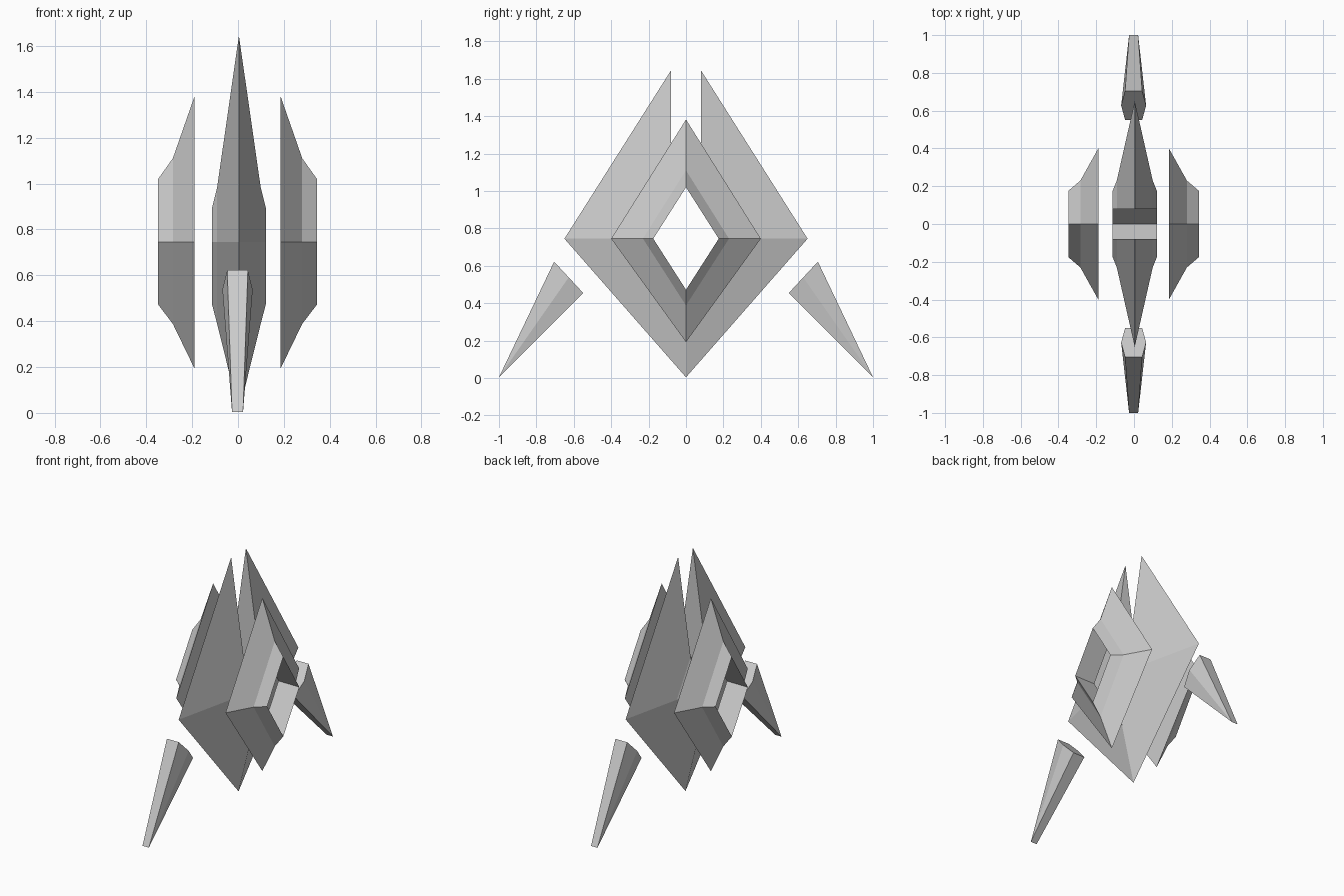
import bpy, bmesh

if "Cube" in bpy.data.objects:
    bpy.data.objects.remove(bpy.data.objects["Cube"])

MID_Z = 0.745


def finish(name, bm):
    bmesh.ops.recalc_face_normals(bm, faces=bm.faces[:])
    mesh = bpy.data.meshes.new(name)
    bm.to_mesh(mesh)
    bm.free()
    obj = bpy.data.objects.new(name, mesh)
    bpy.context.collection.objects.link(obj)
    return obj


def diamond(x, size, gap):
    """Diamond outline in the YZ plane, optionally open at the top by +-gap."""
    w, low, high = size
    if gap:
        z = high - (high - MID_Z) * gap / w
        top = [(x, -gap, z)]
        end = [(x, gap, z)]
    else:
        top, end = [(x, 0, high)], []
    return top + [(x, -w, MID_Z), (x, 0, low), (x, w, MID_Z)] + end


def diamond_ring(name, section, gap=0):
    """Join the outlines of a closed cross-section into a faceted ring."""
    bm = bmesh.new()
    loops = [[bm.verts.new(p) for p in diamond(x, s, gap)] for x, s in section]
    count = len(loops[0])
    for i, a in enumerate(loops):
        b = loops[(i + 1) % len(loops)]
        for j in range(count - 1 if gap else count):
            k = (j + 1) % count
            bm.faces.new((a[j], a[k], b[k], b[j]))
    if gap:
        for j in (0, -1):
            bm.faces.new([lp[j] for lp in loops])
    return finish(name, bm)


# Diamond sizes: half width, lowest z, highest z
BODY = (0.65, 0.004, 1.771)
PLATE = (0.40, 0.192, 1.382)
SHOULDER = (0.23, 0.388, 1.11)
HOLE = (0.175, 0.472, 1.02)

# Central blade-edged ring, split at the top
body = diamond_ring("central_body", [(0, BODY), (0.095, SHOULDER), (0.117, HOLE),
                                     (-0.117, HOLE), (-0.095, SHOULDER)], gap=0.08)
body.location.x = 0.004

# Floating side plates
for side, label in ((1, "right"), (-1, "left")):
    plate = diamond_ring(label + "_side_plate",
                         [(side * 0.187, PLATE), (side * 0.282, SHOULDER),
                          (side * 0.346, HOLE), (side * 0.187, HOLE)])
    plate.location.x = -0.002


# Tapered hexagonal legs ending in a chisel tip
def leg(name, s):
    bm = bmesh.new()
    rows = [(0.045, 0.705, 0.622), (0.066, 0.627, 0.538), (0.045, 0.55, 0.455)]
    ring = [bm.verts.new((x, s * y, z)) for x, y, z in rows]
    ring += [bm.verts.new((-x, s * y, z)) for x, y, z in reversed(rows)]
    tip_r = bm.verts.new((0.024, s, 0.004))
    tip_l = bm.verts.new((-0.024, s, 0.004))
    bm.faces.new(ring)
    for i in (0, 1):
        bm.faces.new((ring[i], ring[i + 1], tip_r))
        bm.faces.new((ring[i + 3], ring[i + 4], tip_l))
    bm.faces.new((ring[2], ring[3], tip_l, tip_r))
    bm.faces.new((ring[5], ring[0], tip_r, tip_l))
    obj = finish(name, bm)
    obj.location.x = -0.002


leg("front_leg", -1)
leg("back_leg", 1)
